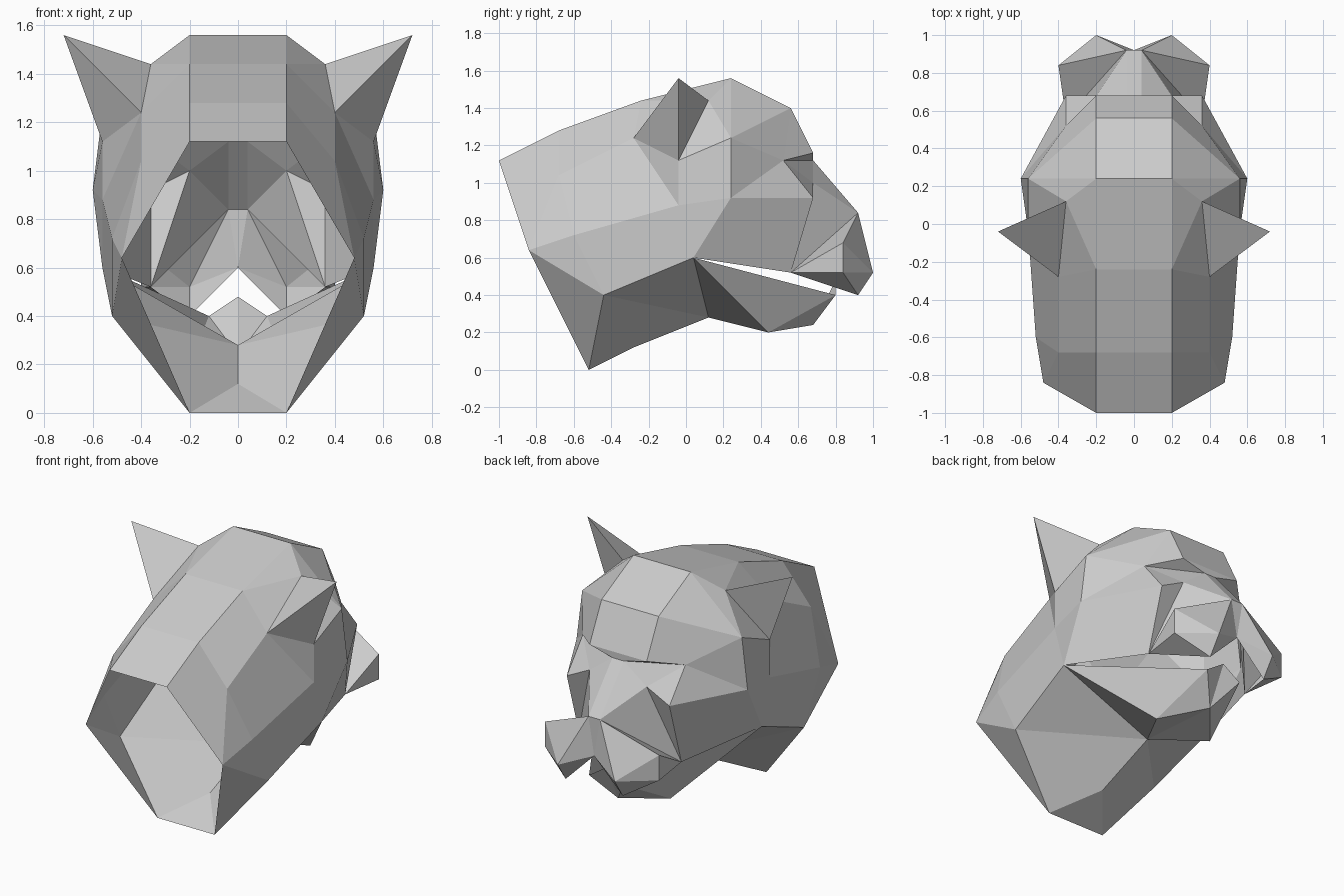
import bpy
import bmesh
from mathutils import Vector

cube = bpy.data.objects.get("Cube")
if cube:
    bpy.data.objects.remove(cube, do_unlink=True)

grey = bpy.data.materials.new("plain_grey")
grey.use_nodes = True
tone = (0.6, 0.6, 0.6, 1)
grey.diffuse_color = tone
grey.node_tree.nodes["Principled BSDF"].inputs["Base Color"].default_value = tone

# Landmarks of the left half, in hundredths of a unit
MARKS = {
    # top of the head, back to front
    "nape": (20, -100, 112), "crest": (20, -68, 128), "crown": (20, -24, 144),
    "dome": (20, 24, 156), "forehead": (20, 56, 140), "brow": (20, 68, 116),
    # side of the head and neck
    "rim": (48, -84, 64), "neck": (40, -68, 104), "side": (52, -60, 72),
    "ridge": (56, -4, 88), "temple": (56, 24, 124), "cheek": (60, 24, 92),
    "hinge": (56, 4, 60), "throat": (52, -44, 40), "collar": (20, -52, 0),
    "gullet": (0, -28, 12), "chinback": (0, 12, 28),
    # ear
    "earfront": (36, 12, 144), "earback": (40, -28, 124),
    "earlow": (56, -4, 112), "eartip": (72, -4, 156),
    # eye socket and muzzle
    "eye": (36, 52, 112), "bridge": (4, 68, 112), "inner": (20, 68, 100),
    "under": (36, 68, 92), "lipback": (36, 56, 52), "nose": (4, 92, 84),
    "pad": (40, 84, 68), "padlow": (40, 84, 52), "front": (20, 100, 52),
    "lip": (20, 92, 40), "cleft": (0, 92, 60),
    # lower jaw
    "jawbase": (20, 44, 20), "chin": (0, 68, 24),
    "jawtip": (12, 80, 40), "jawlip": (0, 80, 48),
}


def spot(name):
    """A trailing * drops the landmark onto the centre plane."""
    x, y, z = MARKS[name.rstrip("*")]
    return Vector((0 if name.endswith("*") else x, y, z)) / 100


def build(part, core, faces):
    """Make one mirrored part whose faces look away from its core point."""
    bm = bmesh.new()
    verts = {}
    for face in faces:
        names = face.split()
        for n in names:
            if n not in verts:
                verts[n] = bm.verts.new(spot(n))
        bm.faces.new([verts[n] for n in names])
    bmesh.ops.recalc_face_normals(bm, faces=bm.faces)
    core = Vector(core)
    vote = sum(f.calc_area() * f.normal.dot(f.calc_center_median() - core)
               for f in bm.faces)
    if vote < 0:
        bmesh.ops.reverse_faces(bm, faces=bm.faces)
    mesh = bpy.data.meshes.new(part)
    bm.to_mesh(mesh)
    bm.free()
    mesh.materials.append(grey)
    obj = bpy.data.objects.new(part, mesh)
    bpy.context.collection.objects.link(obj)
    mirror = obj.modifiers.new("mirror", 'MIRROR')
    mirror.use_clip = True
    mirror.merge_threshold = 0.001


# Strip along the top of the head
top = ["nape", "crest", "crown", "dome", "forehead", "brow"]
strip = [f"{a} {b} {b}* {a}*" for a, b in zip(top, top[1:])]

build("skull", (0, 0, 0.8), strip + [
    "nape crest neck rim",
    "crest crown earback neck",
    "crown dome earfront",
    "crown earfront earback",
    "earfront earlow earback",
    "dome temple earfront",
    "earfront temple earlow",
    "earlow temple cheek ridge",
    "earback earlow ridge",
    "neck earback ridge side",
    "neck side rim",
    "dome forehead temple",
    "forehead eye temple",
    "forehead brow eye",
    "temple eye cheek",
    "cheek eye under",
    "cheek under lipback hinge",
    "ridge cheek hinge",
    "side ridge hinge throat",
    "rim side throat",
    "rim throat collar",
    "throat hinge chinback",
    "throat chinback gullet collar",
    "collar gullet collar*",
])

build("muzzle", (0, 0.7, 0.7), [
    "brow brow* bridge* bridge",
    "brow bridge eye",
    "eye bridge inner",
    "eye inner under",
    "bridge nose inner",
    "bridge bridge* nose* nose",
    "inner lipback under",
    "inner nose lipback",
    "nose pad lipback",
    "pad padlow lipback",
    "nose front pad",
    "pad front padlow",
    "padlow front lip",
    "padlow lip lipback",
    "nose cleft front",
    "cleft lip front",
    "nose nose* cleft",
])

build("lower_jaw", (0, 0.4, 0.45), [
    "hinge chinback jawbase",
    "hinge jawbase jawtip",
    "jawbase chin jawtip",
    "chin jawlip jawtip",
    "chinback chin jawbase",
])

build("ears", (0.44, -0.07, 1.27), [
    "earfront eartip earback",
    "earback eartip earlow",
    "earlow eartip earfront",
])
